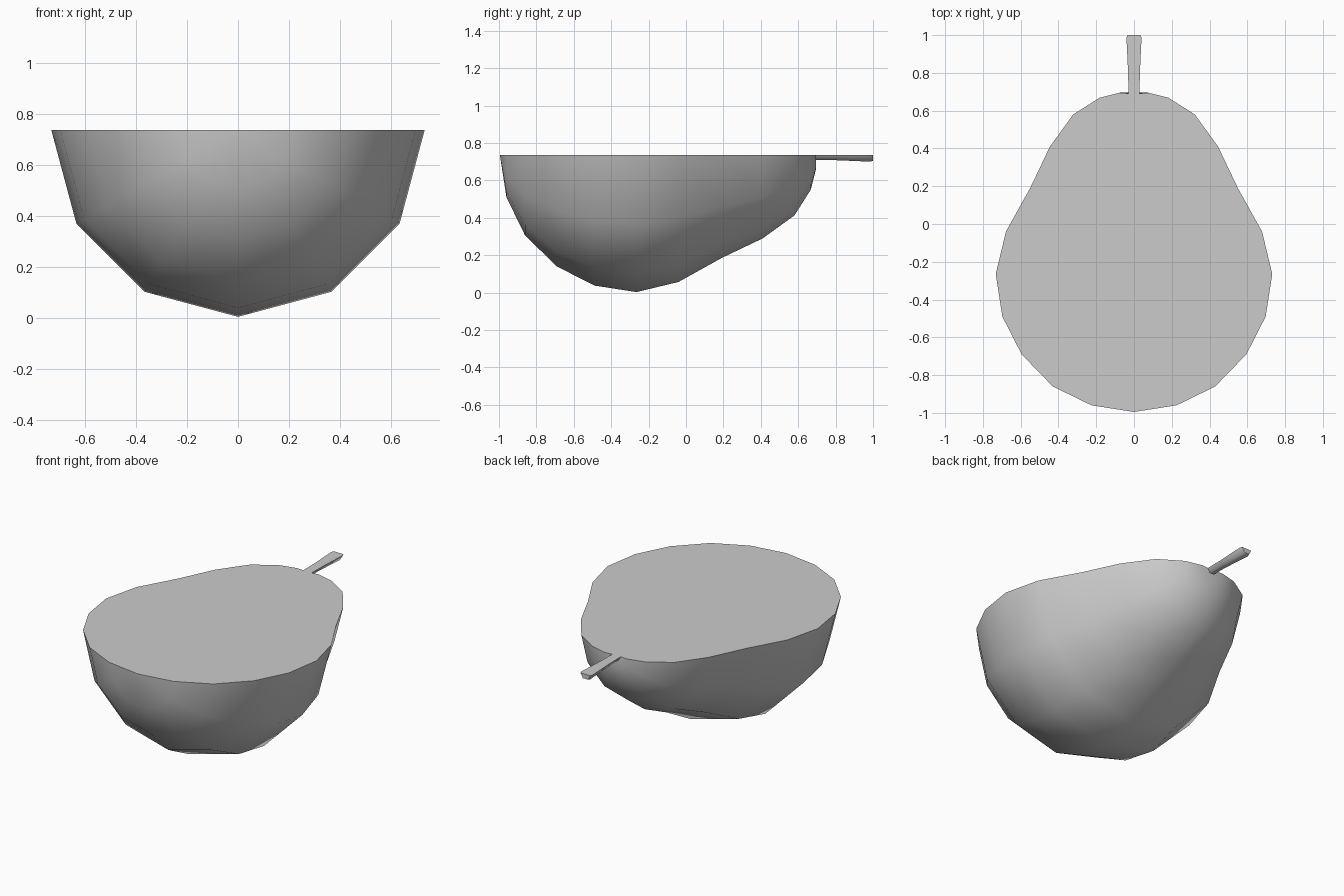
import bpy, bmesh
from math import pi, cos, sin, radians

if "Cube" in bpy.data.objects:
    bpy.data.objects.remove(bpy.data.objects["Cube"])

CUT_Z = 0.735  # height of the flat cut face


def half_turned(name, profile, segments, angle):
    """Turn a (y, radius) profile half way round the y axis, below the cut face."""
    bm = bmesh.new()
    rings = []
    for y, r in profile:
        if r == 0:
            rings.append([bm.verts.new((0, y, CUT_Z))] * (segments + 1))
        else:
            rings.append([bm.verts.new((r * cos(pi * i / segments), y,
                                        CUT_Z - r * sin(pi * i / segments)))
                          for i in range(segments + 1)])
    for a, b in zip(rings, rings[1:]):
        for i in range(segments):
            quad = list(dict.fromkeys((a[i], a[i + 1], b[i + 1], b[i])))
            bm.faces.new(quad)
    # flat cut face
    outline = [r[0] for r in rings] + [r[-1] for r in reversed(rings)]
    bm.faces.new(list(dict.fromkeys(outline)))
    bmesh.ops.recalc_face_normals(bm, faces=bm.faces)
    mesh = bpy.data.meshes.new(name)
    bm.to_mesh(mesh)
    bm.free()
    ob = bpy.data.objects.new(name, mesh)
    bpy.context.collection.objects.link(ob)
    bpy.ops.object.select_all(action='DESELECT')
    ob.select_set(True)
    bpy.context.view_layer.objects.active = ob
    bpy.ops.object.shade_smooth_by_angle(angle=radians(angle))
    return ob


# Halved pear body
half_turned("pear_half", [
    (-0.995, 0), (-0.96, 0.225), (-0.86, 0.43), (-0.69, 0.595), (-0.49, 0.697),
    (-0.265, 0.732), (-0.04, 0.678), (0.19, 0.55), (0.41, 0.445),
    (0.58, 0.322), (0.668, 0.183), (0.695, 0.075), (0.688, 0)], 6, 50)

# Halved stem, flaring to a slightly bevelled tip
half_turned("stem", [
    (0.66, 0), (0.66, 0.029), (0.80, 0.031), (0.985, 0.04),
    (1.0, 0.034), (1.0, 0)], 3, 62)
